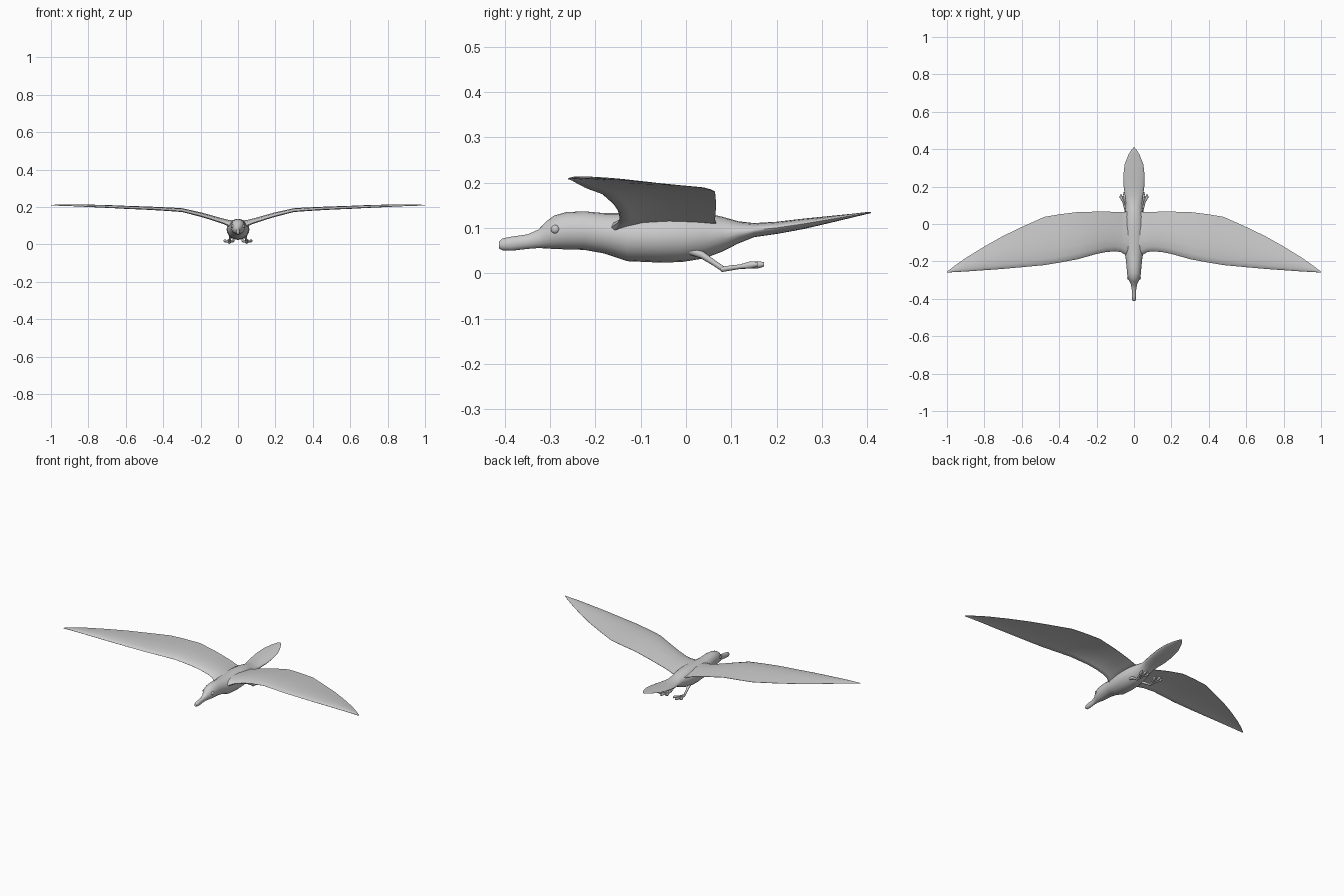
import bpy, bmesh, math
from mathutils import Vector

grey = bpy.data.materials.new("plain_grey")
grey.diffuse_color = (0.6, 0.6, 0.6, 1)


def finish(bm, name, angle=50):
    bmesh.ops.recalc_face_normals(bm, faces=bm.faces)
    mesh = bpy.data.meshes.new(name)
    bm.to_mesh(mesh)
    bm.free()
    obj = bpy.data.objects.new(name, mesh)
    bpy.context.collection.objects.link(obj)
    mesh.materials.append(grey)
    bpy.ops.object.select_all(action='DESELECT')
    bpy.context.view_layer.objects.active = obj
    obj.select_set(True)
    bpy.ops.object.shade_smooth_by_angle(angle=math.radians(angle))
    return obj


def loft(bm, rings):
    """Skin a row of equal closed rings and cap both ends."""
    rows = [[bm.verts.new(p) for p in ring] for ring in rings]
    n = len(rows[0])
    for a, b in zip(rows, rows[1:]):
        for i in range(n):
            j = (i + 1) % n
            bm.faces.new((a[i], a[j], b[j], b[i]))
    bm.faces.new(rows[0])
    bm.faces.new(rows[-1][::-1])


def tube(bm, points, radii, sides=8):
    """Round limb through points, mostly running along y."""
    rings = []
    for i, (p, r) in enumerate(zip(points, radii)):
        a, b = points[max(i - 1, 0)], points[min(i + 1, len(points) - 1)]
        d = (Vector(b) - Vector(a)).normalized()
        u = d.cross(Vector((1, 0, 0))).normalized()
        v = d.cross(u)
        rings.append([Vector(p) + r * (math.cos(t) * u + math.sin(t) * v)
                      for t in (2 * math.pi * k / sides for k in range(sides))])
    loft(bm, rings)


# Body with beak, head and flat tail: y, half width, bottom z, top z
body = [
    (-0.412, .006, .055, .070), (-0.405, .010, .051, .077), (-0.385, .012, .050, .081),
    (-0.350, .012, .054, .086), (-0.325, .016, .056, .097), (-0.308, .024, .055, .115),
    (-0.290, .032, .054, .128), (-0.265, .037, .053, .135), (-0.225, .040, .052, .137),
    (-0.180, .045, .044, .133), (-0.130, .056, .027, .133), (-0.060, .061, .024, .136),
    (-0.010, .060, .025, .136), (0.040, .053, .033, .134), (0.080, .045, .048, .125),
    (0.115, .044, .066, .115), (0.150, .049, .080, .111), (0.200, .055, .087, .114),
    (0.260, .057, .098, .121), (0.320, .050, .112, .127), (0.370, .030, .124, .132),
    (0.395, .015, .130, .135), (0.408, .004, .133, .135)]
bm = bmesh.new()
loft(bm, [[(w * math.cos(t), y, (lo + hi) / 2 + (hi - lo) / 2 * math.sin(t))
           for t in (2 * math.pi * k / 20 for k in range(20))] for y, w, lo, hi in body])
finish(bm, "body")

# Wing stations: x, leading edge y, trailing edge y, leading z, trailing z, thickness
wing = [
    (0.020, -.175, .068, .095, .108, .030), (0.050, -.163, .065, .103, .113, .026),
    (0.070, -.150, .064, .112, .121, .022), (0.100, -.146, .065, .122, .131, .020),
    (0.150, -.150, .066, .138, .145, .019), (0.200, -.160, .066, .153, .158, .018),
    (0.300, -.188, .064, .178, .180, .016), (0.390, -.205, .053, .184, .185, .015),
    (0.480, -.220, .038, .189, .189, .014), (0.600, -.231, -.016, .194, .194, .013),
    (0.700, -.240, -.064, .199, .199, .012), (0.800, -.247, -.120, .203, .204, .010),
    (0.900, -.254, -.182, .207, .209, .007), (0.960, -.257, -.224, .208, .210, .005),
    (1.000, -.260, -.255, .208, .210, .002)]
# Wing section: fraction of chord, height in thicknesses
section = [(0, 0), (.03, .4), (.12, .75), (.3, .95), (.55, .8), (.8, .4), (1, .06),
           (1, -.06), (.8, .12), (.55, .28), (.3, .25), (.12, -.05), (.03, -.3)]
for side, label in ((1, "left"), (-1, "right")):
    bm = bmesh.new()
    loft(bm, [[(side * x, le + (te - le) * c, zl + (zt - zl) * c + h * th)
               for c, h in section] for x, le, te, zl, zt, th in wing])
    finish(bm, label + "_wing", 60)

    # Leg trailing backwards, with three spread toes
    bm = bmesh.new()
    tube(bm, [(side * .036, .010, .050), (side * .040, .035, .041),
              (side * .044, .062, .023), (side * .046, .083, .009)],
         [.009, .008, .006, .006])
    for x, y in ((.026, .158), (.050, .172), (.070, .158)):
        mid = (.046 + x) / 2
        tube(bm, [(side * .046, .078, .009), (side * mid, .120, .015),
                  (side * x, y - .014, .019), (side * x, y, .020)],
             [.006, .005, .008, .005])
    finish(bm, label + "_leg")

    # Thin web between the toes
    bm = bmesh.new()
    loft(bm, [[(side * x, y, z + dz) for x, y, z in
               ((.046, .082, .010), (.028, .145, .018), (.050, .152, .018), (.068, .145, .018))]
              for dz in (-.002, .002)])
    finish(bm, label + "_foot_web", 30)

    # Eye
    bm = bmesh.new()
    bmesh.ops.create_uvsphere(bm, u_segments=16, v_segments=10, radius=.010)
    bmesh.ops.translate(bm, verts=bm.verts, vec=(side * .027, -.288, .097))
    finish(bm, label + "_eye")
